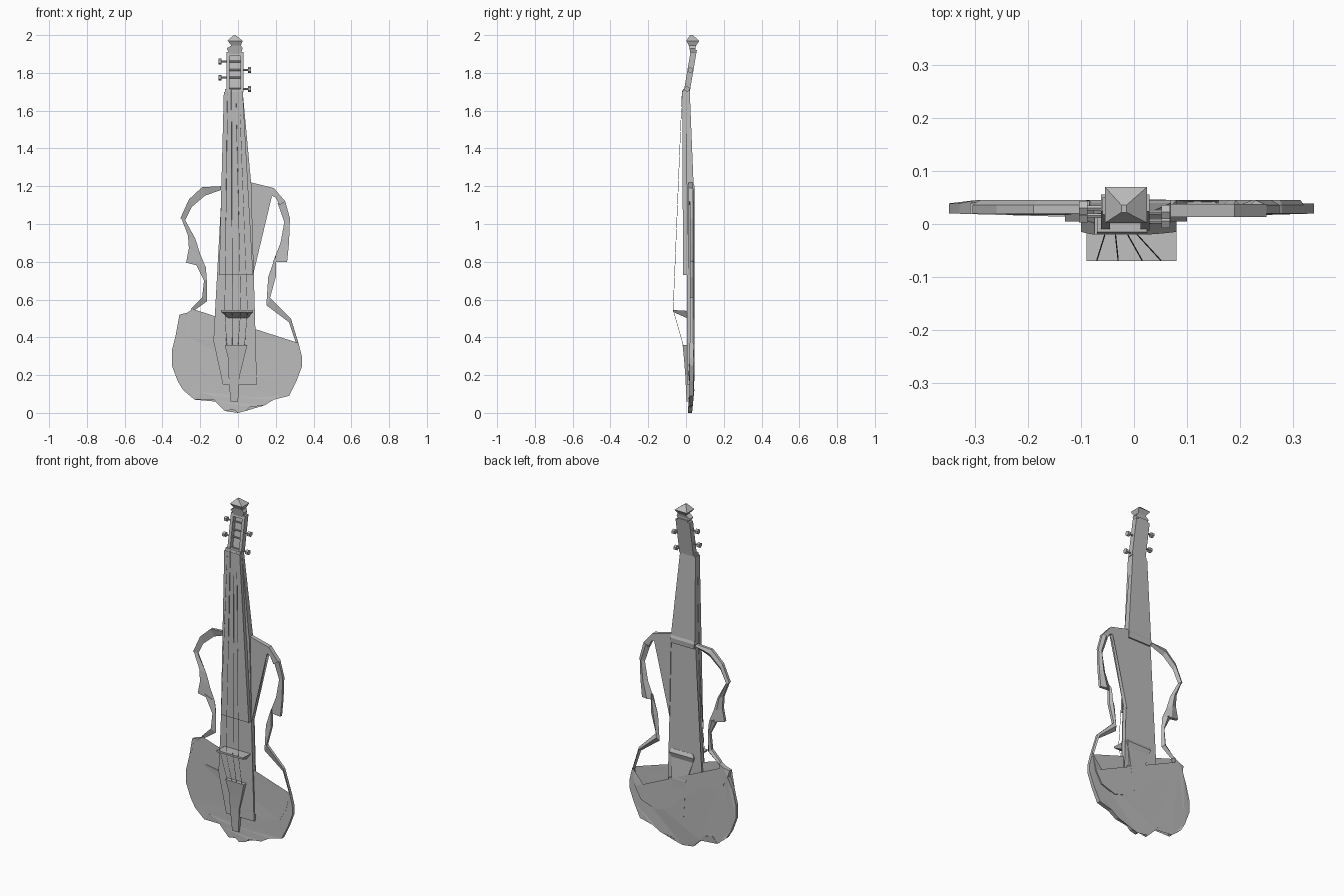
import bpy
import bmesh
from mathutils import Vector

cube = bpy.data.objects.get("Cube")
if cube:
    bpy.data.objects.remove(cube, do_unlink=True)

grey = bpy.data.materials.new("plain grey")
grey.use_nodes = True
colour = (0.5, 0.5, 0.5, 1)
grey.diffuse_color = colour
grey.node_tree.nodes["Principled BSDF"].inputs["Base Color"].default_value = colour

UNIT = 0.01  # all part dimensions are given in hundredths


def finish(name, bm):
    """Turn a bmesh into a flat shaded grey object."""
    bmesh.ops.recalc_face_normals(bm, faces=bm.faces)
    bmesh.ops.scale(bm, vec=Vector((UNIT, UNIT, UNIT)), verts=bm.verts)
    mesh = bpy.data.meshes.new(name)
    bm.to_mesh(mesh)
    bm.free()
    mesh.materials.append(grey)
    obj = bpy.data.objects.new(name, mesh)
    bpy.context.collection.objects.link(obj)
    return obj


def loft(name, rings):
    """Skin a row of rings with equal point counts and cap both ends."""
    bm = bmesh.new()
    loops = [[bm.verts.new(point) for point in ring] for ring in rings]
    count = len(loops[0])
    for lower, upper in zip(loops, loops[1:]):
        for i in range(count):
            j = (i + 1) % count
            bm.faces.new((lower[i], lower[j], upper[j], upper[i]))
    caps = [bm.faces.new(loops[0]), bm.faces.new(loops[-1])]
    bmesh.ops.triangulate(bm, faces=caps)
    return finish(name, bm)


def slab(name, outline, front, back):
    """Front outline (x, z) closed to a plate whose depth follows two rules."""
    return loft(name, [[(x, front(x, z), z) for x, z in outline],
                       [(x, back(x, z), z) for x, z in outline]])


def box_ring(x1, x2, y1, y2, z):
    return [(x1, y1, z), (x2, y1, z), (x2, y2, z), (x1, y2, z)]


def arm(name, stations):
    """Faceted rim strip: a wedge section between outer and inner edges."""
    rings = []
    for ox, oz, ix, iz in stations:
        mx, mz = (ox + ix) / 2, (oz + iz) / 2
        rings.append([(ox, 2, oz), (ix, 3, iz), (mx, 4.5, mz), (ox, 3.6, oz)])
    return loft(name, rings)


def rod(name, start, end, radius, sides):
    start, end = Vector(start), Vector(end)
    bm = bmesh.new()
    turn = (end - start).to_track_quat("Z", "Y").to_matrix().to_4x4()
    turn.translation = (start + end) / 2
    bmesh.ops.create_cone(bm, cap_ends=True, segments=sides, radius1=radius,
                          radius2=radius, depth=(end - start).length, matrix=turn)
    return finish(name, bm)


# Lower bout: broad ragged plate, thinner toward its bottom and rim
lower_outline = [
    (-13, 38), (-26, 40), (-28, 44), (-28, 49), (-24, 55), (-27, 53), (-31, 52),
    (-30, 48), (-33, 41), (-35, 33), (-35, 25), (-32, 17), (-29, 12), (-23, 7),
    (-20, 11), (-14, 9), (-12, 6), (-7, 1), (-4, 3), (0, 0), (4, 1), (6, 3),
    (14, 4), (19, 7), (27, 9), (31, 17), (34, 25), (34, 29), (32, 37),
    (30, 27), (26, 20), (17, 17), (10, 19), (8, 38)]
slab("lower_bout", lower_outline,
     lambda x, z: 1 + abs(x) / 35,
     lambda x, z: 3.2 + min(z, 13) / 10 - (abs(x) > 30) * 0.6)

# Central beam running behind the fingerboard
slab("central_beam",
     [(-8.5, 120), (7, 122), (8, 73), (9, 38), (10, 15), (-8, 15), (-13, 38), (-10, 73)],
     lambda x, z: 0.5, lambda x, z: 3.4)
loft("beam_back_bar", [box_ring(-7, 7, 2, 3.5, 50),
                       box_ring(-8, 8, 2, 4.5, 53),
                       box_ring(-7, 7, 2, 3.5, 55)])
loft("beam_back_ridge", [box_ring(-1, 1, 3, 4, 12),
                         box_ring(-3, 6, 3, 4.6, 38),
                         box_ring(-7, 7, 2, 3.5, 50)])
loft("heel_ledge", [box_ring(-8, 7, 1, 4.2, 117),
                    box_ring(-8.5, 7, 1, 4.5, 120),
                    box_ring(-8, 7, 1, 3.8, 122)])

# Upper shoulder on the left and the two rims
slab("left_shoulder",
     [(7, 122), (19, 119), (25, 112), (22, 110), (20, 114), (18, 115), (16, 112), (8, 73)],
     lambda x, z: 1.3, lambda x, z: 3.8)
arm("left_upper_rim", [(25, 112, 21, 111), (27.5, 103, 24.5, 101),
                       (27, 90, 22.5, 90), (26, 80, 18.5, 80)])
arm("left_waist_rim", [(20, 83, 18.5, 79), (20, 72, 16, 72), (17, 61, 15, 57),
                       (28, 50, 27, 48), (32, 37, 31, 36)])
arm("right_upper_rim", [(-9, 120, -9, 118), (-19, 119.5, -17.5, 115),
                        (-26, 113, -24.5, 109), (-30.5, 103, -28, 102)])
arm("right_middle_rim", [(-30, 103, -28.5, 103), (-26.5, 94, -22.5, 92),
                         (-26, 87, -20, 84), (-27.5, 79.5, -17, 77)])
arm("right_waist_rim", [(-23, 80, -17, 77), (-18, 70, -16.5, 70),
                        (-19, 61, -16.5, 59), (-25, 55, -23.5, 54)])

# Fingerboard and neck
loft("fingerboard", [box_ring(-10, 8, -1.5, 1, 73),
                     box_ring(-8.8, 5.3, -1.8, 0.6, 120),
                     box_ring(-7.5, 2.5, -2, 0.2, 170)])
loft("neck", [box_ring(-8.5, 7, 0.3, 4, 121),
              box_ring(-7.5, 2.5, 0, 2, 170)])


# Pegbox: two leaning rails, a back plate and cross bars
def lean(z):
    return (z - 170) * 0.17


def leaning_bar(name, x1, x2, y1, y2, z1, z2):
    return loft(name, [box_ring(x1, x2, y1 + lean(z), y2 + lean(z), z)
                       for z in (z1, z2)])


for side, x in (("right", -6.2), ("left", 1.2)):
    leaning_bar(side + "_pegbox_rail", x, x + 1.7, -1.2, 2, 170, 191)
leaning_bar("pegbox_back", -5, 1.5, 1.3, 2, 170, 191)
leaning_bar("pegbox_top", -5, 1.5, -1, 2, 189, 192)
leaning_bar("nut", -7, 2.5, -1.8, 1.8, 169.5, 171.5)

# Tuning pegs alternate between the two sides
for i, z in enumerate((171.5, 177.5, 181.5, 186)):
    side = -1 if i % 2 else 1
    y = 0.3 + lean(z)
    head = -1.8 + side * 8.2
    rod("peg_shaft", (-1.8 - side * 4, y, z), (head, y, z), 0.5, 6)
    rod("peg_head", (head - side * 1.2, y, z), (head + side * 0.4, y, z), 1.5, 6)

# Faceted scroll
loft("scroll", [box_ring(-4, 1, 2.6, 5, 189),
                box_ring(-6, 2.5, 1.8, 5, 193),
                box_ring(-3.5, 1.5, 1.5, 5.4, 194.5),
                box_ring(-5.5, 2.5, 0.2, 7, 197),
                box_ring(-2.4, -1.4, 2.2, 3.6, 200)])

# Bridge: wedge shelf reaching forward
loft("bridge", [[(-9, -7, 54.5), (8, -7, 54.5), (8, -7, 53.5), (-9, -7, 53.5)],
                [(-9, 1, 54), (8, 1, 54), (5, 1, 50), (-5, 1, 50)]])

# Tailpiece
loft("tailpiece", [box_ring(-4, 0, 0.3, 2, 6),
                   box_ring(-5, 1, -0.4, 2, 20),
                   box_ring(-5, 3, -1, 2, 28),
                   box_ring(-7, 5, -1.8, 1, 36)])

# Strings from nut over the bridge to the tailpiece
for nut_x, bridge_x, tail_x in ((-5.5, -7, -6), (-3.5, -3, -3), (-1.2, 1.5, 0), (0.6, 5, 3.5)):
    crest = (bridge_x, -6.8, 54.6)
    rod("string_upper", (nut_x, -2, 171), crest, 0.12, 4)
    rod("string_lower", crest, (tail_x, -1.5, 36), 0.12, 4)
